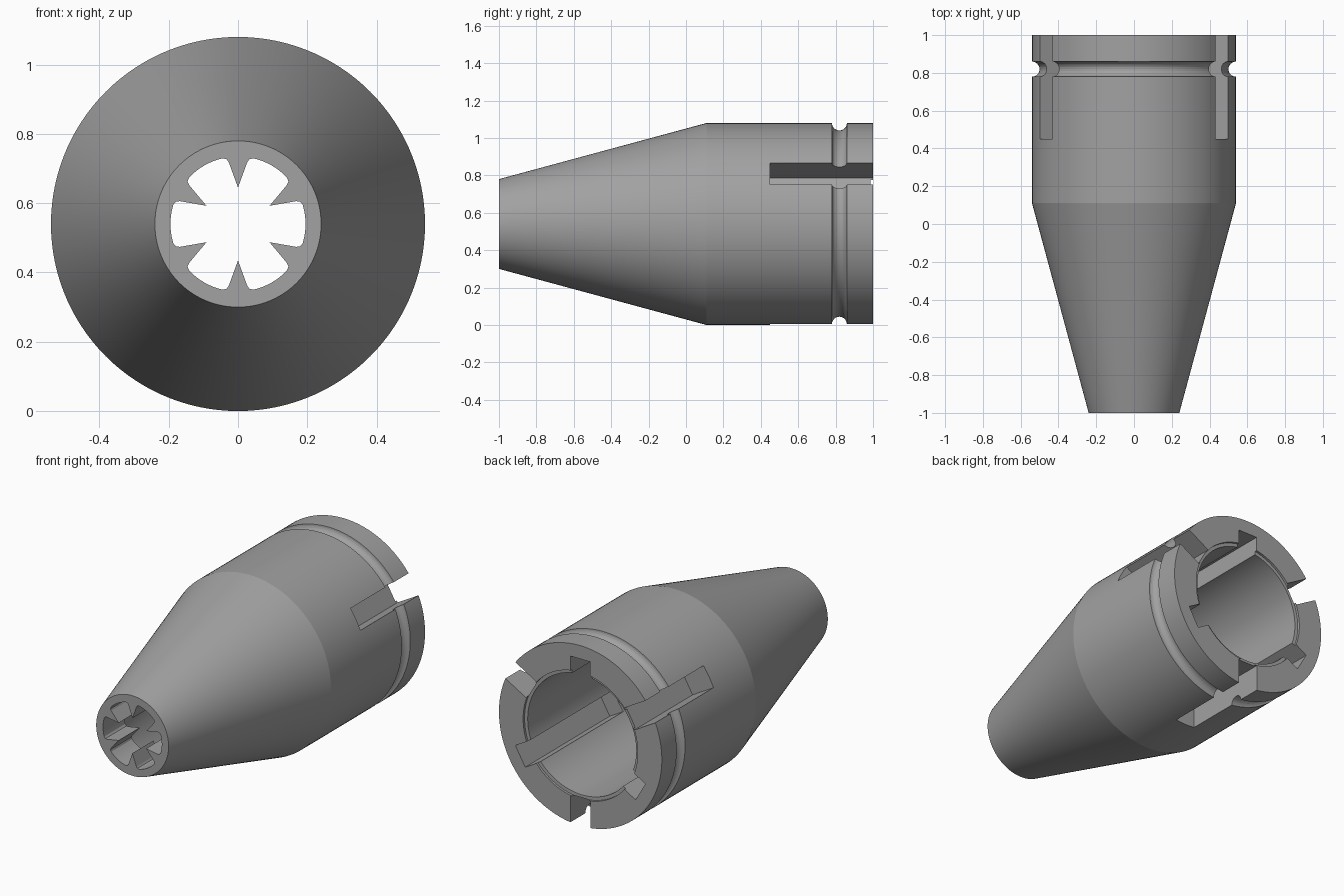
import bpy, bmesh, math
from math import sin, cos, radians, pi

AXIS_Z = 0.54          # height of the turning axis
R = 0.54               # outer radius

if "Cube" in bpy.data.objects:
    bpy.data.objects.remove(bpy.data.objects["Cube"])

metal = bpy.data.materials.new("plain_grey")
metal.use_nodes = True
metal.diffuse_color = (0.36, 0.36, 0.36, 1)
metal.node_tree.nodes["Principled BSDF"].inputs["Base Color"].default_value = (0.36, 0.36, 0.36, 1)


def finish(name, bm):
    bmesh.ops.recalc_face_normals(bm, faces=bm.faces)
    mesh = bpy.data.meshes.new(name)
    bm.to_mesh(mesh)
    bm.free()
    mesh.materials.append(metal)
    ob = bpy.data.objects.new(name, mesh)
    ob.location.z = AXIS_Z
    bpy.context.collection.objects.link(ob)
    return ob


def loft(name, rings):
    """Skin closed rings of points and cap both ends."""
    bm = bmesh.new()
    loops = [[bm.verts.new(p) for p in ring] for ring in rings]
    for a, b in zip(loops, loops[1:]):
        for i in range(len(a)):
            j = (i + 1) % len(a)
            bm.faces.new((a[i], a[j], b[j], b[i]))
    bm.faces.new(loops[0])
    bm.faces.new(loops[-1])
    return finish(name, bm)


def turned(name, profile, n=120):
    """Solid of revolution about y from (y, radius) pairs."""
    return loft(name, [[(r * cos(2 * pi * i / n), y, r * sin(2 * pi * i / n))
                        for i in range(n)] for y, r in profile])


def radial_box(name, angle, r0, r1, width, y0, y1):
    """Box reaching outwards from the axis at an angle."""
    c, s = cos(radians(angle)), sin(radians(angle))
    h = width / 2
    corners = [(r0, -h), (r1, -h), (r1, h), (r0, h)]
    return loft(name, [[(r * c - t * s, y, r * s + t * c) for r, t in corners]
                       for y in (y0, y1)])


# Outer shell with a round groove near the back
groove = [(0.82 - 0.04 * cos(pi * i / 12), R - 0.04 * sin(pi * i / 12)) for i in range(13)]
body = turned("tapered_sleeve", [(-1, 0.24), (0.11, R)] + groove + [(1, R)])

# Bore with a small lip at the back
cutters = [turned("bore_cutter", [(-0.8, 0.2), (-0.25, 0.36), (0.985, 0.36),
                                  (0.986, 0.38), (1.1, 0.38)])]

# Front opening: six rounded petals between pointed teeth
side = [(8.5, 0.18), (10, 0.19), (13.5, 0.195)]
petal = [(0, 0.105)] + side + [(a, 0.195) for a in (20, 25, 30, 35, 40)]
petal += [(60 - a, r) for a, r in reversed(side)]
outline = [(r * cos(radians(30 + 60 * k + a)), r * sin(radians(30 + 60 * k + a)))
           for k in range(6) for a, r in petal]
cutters.append(loft("petal_cutter", [[(x, y, z) for x, z in outline] for y in (-1.1, -0.7)]))

# Three outer slots alternate with three inner keyways
for k in range(3):
    cutters.append(radial_box("slot_cutter", 30 + 120 * k, 0.376, 0.7, 0.132, 0.45, 1.1))
    cutters.append(radial_box("keyway_cutter", 90 + 120 * k, 0.2, 0.46, 0.13, 0.2, 1.1))

bpy.context.view_layer.objects.active = body
for cutter in cutters:
    cutter.hide_render = True
    mod = body.modifiers.new("cut", 'BOOLEAN')
    mod.operation = 'DIFFERENCE'
    mod.solver = 'EXACT'
    mod.object = cutter
    bpy.ops.object.modifier_apply(modifier=mod.name)
    bpy.data.objects.remove(cutter)

# Smooth turned surfaces, crisp machined edges
bpy.ops.object.select_all(action='DESELECT')
body.select_set(True)
bpy.ops.object.shade_smooth_by_angle(angle=radians(14))
